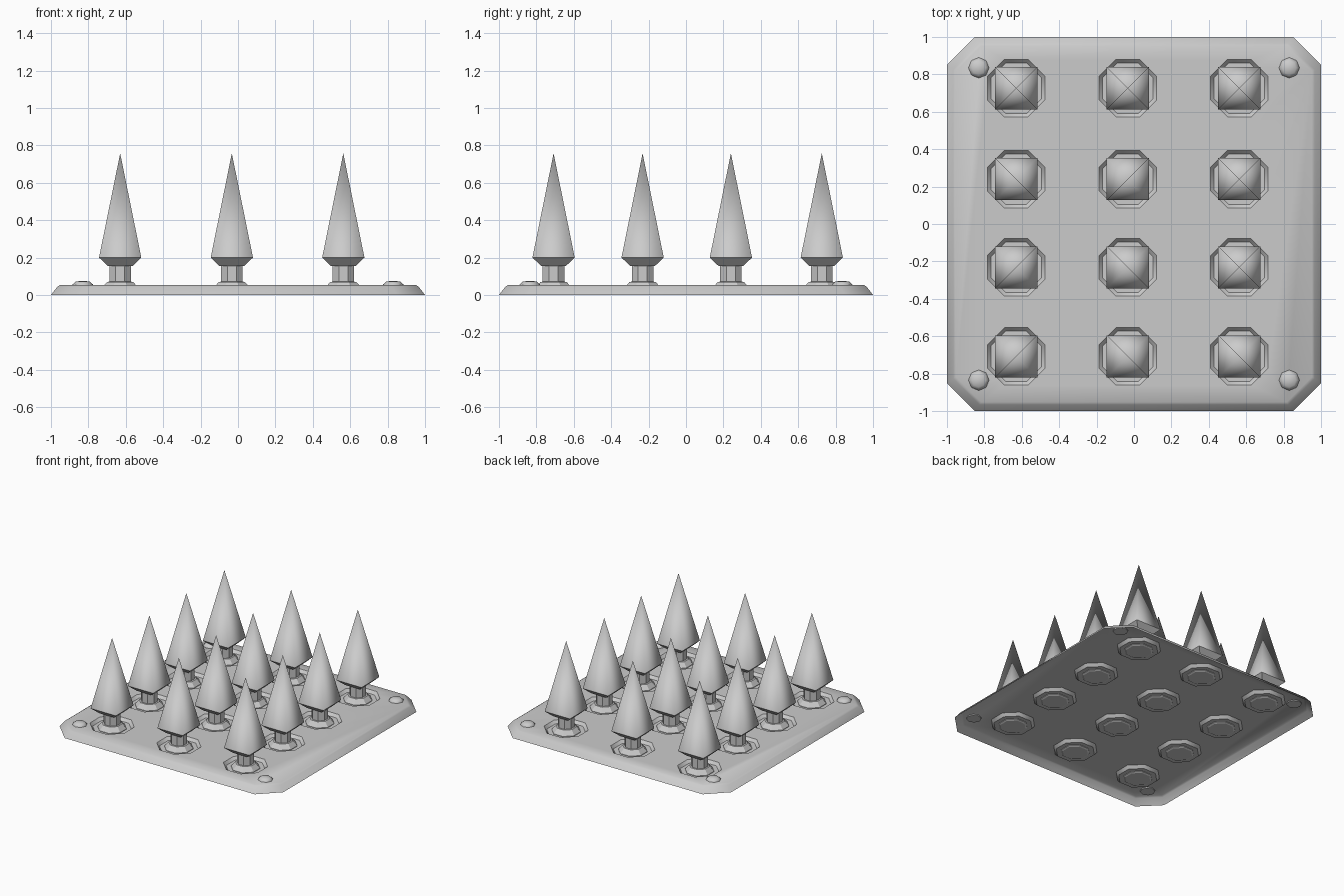
import bpy, bmesh, math

cube = bpy.data.objects.get("Cube")
if cube:
    bpy.data.objects.remove(cube, do_unlink=True)

mat = bpy.data.materials.new("matte grey")
mat.use_nodes = True
GREY = (0.6, 0.6, 0.6, 1)
mat.diffuse_color = GREY
mat.node_tree.nodes["Principled BSDF"].inputs["Base Color"].default_value = GREY

COLUMNS = (-0.63, -0.033, 0.563)
ROWS = (-0.708, -0.232, 0.24, 0.726)


def octagon(half, chamfer):
    """Corner points of a square with chamfered corners."""
    c = half - chamfer
    return [(half, -c), (half, c), (c, half), (-c, half),
            (-half, c), (-half, -c), (-c, -half), (c, -half)]


def regular(apothem, sides, turn=0.5):
    """Regular polygon; by default its flats face the axes."""
    r = apothem / math.cos(math.pi / sides)
    angles = [(i + turn) * math.tau / sides for i in range(sides)]
    return [(r * math.cos(a), r * math.sin(a)) for a in angles]


def loft(bm, sections, centre=(0, 0), tip=None):
    """Skin stacked (outline, z) sections; returns the side faces per band."""
    cx, cy = centre
    rings = [[bm.verts.new((cx + x, cy + y, z)) for x, y in pts] for pts, z in sections]
    n = len(rings[0])
    bands = []
    for a, b in zip(rings, rings[1:]):
        bands.append([bm.faces.new((a[i], a[(i + 1) % n], b[(i + 1) % n], b[i]))
                      for i in range(n)])
    bm.faces.new(rings[0][::-1])
    if tip is None:
        bm.faces.new(rings[-1])
    else:
        point = bm.verts.new((cx, cy, tip))
        last = rings[-1]
        bands.append([bm.faces.new((last[i], last[(i + 1) % n], point)) for i in range(n)])
    return bands


def finish(name, bm):
    mesh = bpy.data.meshes.new(name)
    bm.to_mesh(mesh)
    bm.free()
    mesh.materials.append(mat)
    obj = bpy.data.objects.new(name, mesh)
    bpy.context.collection.objects.link(obj)
    return obj


def activate(obj):
    bpy.ops.object.select_all(action='DESELECT')
    obj.select_set(True)
    bpy.context.view_layer.objects.active = obj


# Base plate with cut corners and a sloping rim
bm = bmesh.new()
loft(bm, [(octagon(1, 0.15), 0), (octagon(0.966, 0.14), 0.044),
          (octagon(0.952, 0.135), 0.053)])
plate = finish("base_plate", bm)

# Tapered sockets sunk into the top
bm = bmesh.new()
for x in COLUMNS:
    for y in ROWS:
        loft(bm, [(regular(0.135, 8), 0.03), (regular(0.175, 8), 0.08)], (x, y))
cutter = finish("socket_cutter", bm)
cutter.hide_render = True
activate(plate)
cut = plate.modifiers.new("sockets", 'BOOLEAN')
cut.object = cutter
cut.solver = 'EXACT'
bpy.ops.object.modifier_apply(modifier=cut.name)
bpy.data.objects.remove(cutter, do_unlink=True)

# Open the underside so the plate is a thin pressed shell
bm = bmesh.new()
bm.from_mesh(plate.data)
bmesh.ops.delete(bm, geom=[f for f in bm.faces if f.normal.z < -0.5], context='FACES')
bm.to_mesh(plate.data)
bm.free()
activate(plate)
bpy.ops.object.shade_smooth_by_angle(angle=math.radians(46))

for r, y in enumerate(ROWS):
    for c, x in enumerate(COLUMNS):
        tag = f"{r + 1}_{c + 1}"

        # Flange and stem, passing through the socket floor
        bm = bmesh.new()
        loft(bm, [(regular(0.088, 8), 0.02), (regular(0.1, 8), 0.026),
                  (regular(0.1, 8), 0.034), (regular(0.07, 8), 0.07),
                  (regular(0.058, 8), 0.071), (regular(0.058, 8), 0.165)], (x, y))
        finish("stem_" + tag, bm)

        # Four-sided spike, softly shaded above its crisp lower edge
        bm = bmesh.new()
        bands = loft(bm, [(regular(0.066, 4), 0.155), (regular(0.113, 4), 0.2)],
                     (x, y), tip=0.757)
        for f in bands[-1]:
            f.smooth = True
        for f in bands[0]:
            for e in f.edges:
                e.smooth = False
        finish("spike_" + tag, bm)

# Domed corner rivets
for sx in (-1, 1):
    for sy in (-1, 1):
        bm = bmesh.new()
        loft(bm, [(regular(0.051, 8, 0), 0.045), (regular(0.051, 8, 0), 0.056),
                  (regular(0.034, 8, 0), 0.072)], (0.83 * sx, 0.835 * sy), tip=0.076)
        side = ("right" if sx < 0 else "left")
        end = ("front" if sy < 0 else "back")
        rivet = finish(f"rivet_{end}_{side}", bm)
        activate(rivet)
        bpy.ops.object.shade_smooth_by_angle(angle=math.radians(55))
